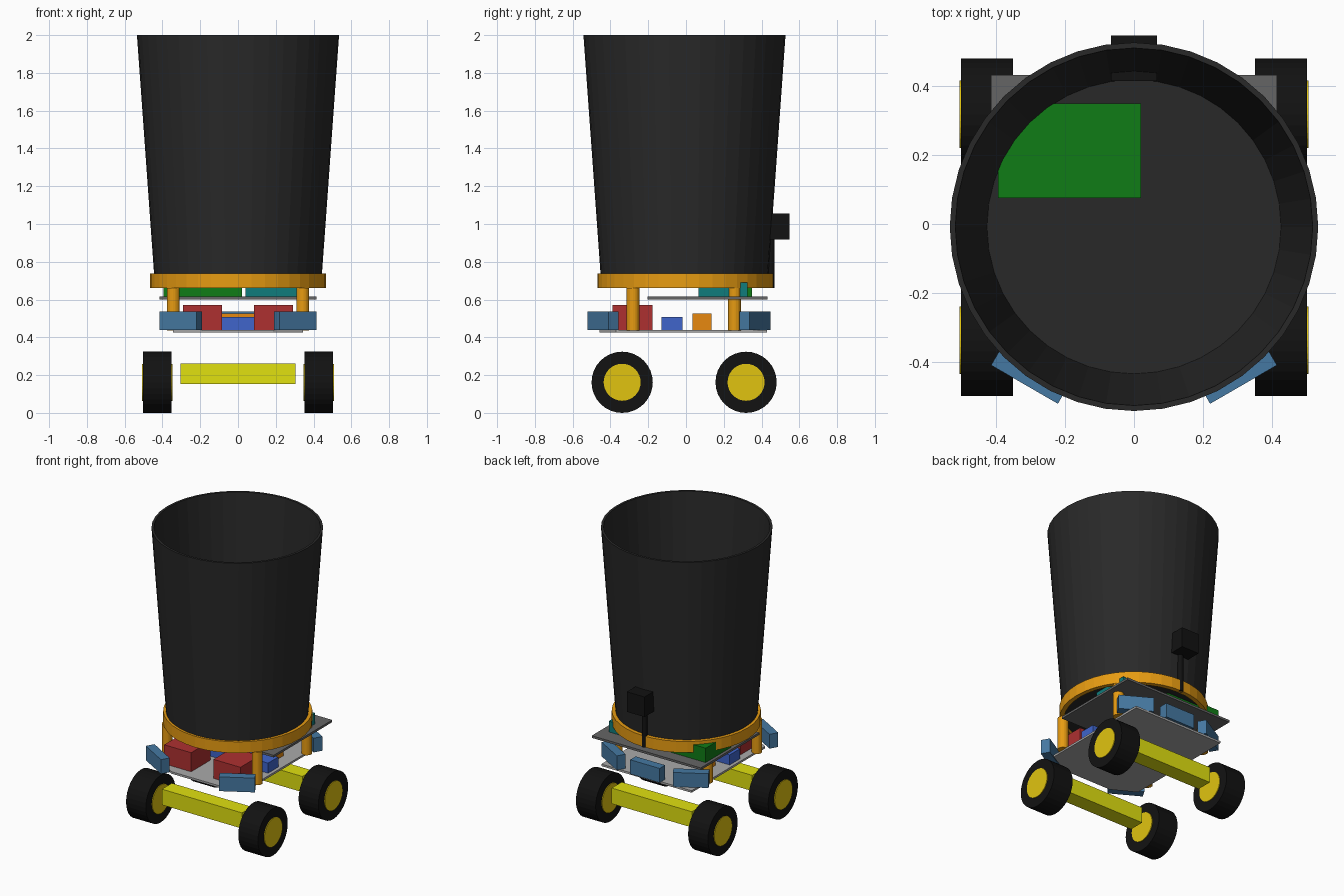
import bpy, bmesh, math
from mathutils import Matrix

if "Cube" in bpy.data.objects:
    bpy.data.objects.remove(bpy.data.objects["Cube"])

def mat(name, r, g, b):
    m = bpy.data.materials.new(name)
    m.diffuse_color = (r, g, b, 1)
    m.use_nodes = True
    m.node_tree.nodes["Principled BSDF"].inputs["Base Color"].default_value = m.diffuse_color
    return m

BIN = mat("charcoal", .022, .022, .022)
BLACK = mat("black", .006, .006, .006)
ORANGE = mat("orange", .8, .33, .006)
YELLOW = mat("yellow", .75, .75, .005)
HUB = mat("hub_yellow", .75, .55, .005)
RED = mat("red", .42, .03, .03)
STEEL = mat("steel_blue", .06, .19, .36)
BLUE = mat("royal_blue", .05, .13, .6)
AMBER = mat("amber", .8, .25, .005)
GREEN = mat("green", .005, .2, .008)
TEAL = mat("teal", .005, .2, .2)
DARK = mat("dark_grey", .13, .13, .13)
LIGHT = mat("light_grey", .4, .4, .4)

def finish(name, bm, m):
    bmesh.ops.recalc_face_normals(bm, faces=bm.faces)
    me = bpy.data.meshes.new(name)
    bm.to_mesh(me)
    bm.free()
    me.materials.append(m)
    ob = bpy.data.objects.new(name, me)
    bpy.context.collection.objects.link(ob)
    return ob

def box(name, x, y, z, m):
    """Box from (min, max) ranges."""
    bm = bmesh.new()
    bmesh.ops.create_cube(bm, size=1)
    for v in bm.verts:
        v.co = [r[0] + (c + .5) * (r[1] - r[0]) for c, r in zip(v.co, (x, y, z))]
    return finish(name, bm, m)

def cyl(name, r, depth, loc, m, axis='Z', seg=32):
    bm = bmesh.new()
    rot = Matrix.Rotation(math.pi / 2, 4, 'Y') if axis == 'X' else Matrix()
    bmesh.ops.create_cone(bm, cap_ends=True, segments=seg, radius1=r, radius2=r,
                          depth=depth, matrix=Matrix.Translation(loc) @ rot)
    return finish(name, bm, m)

def lathe(name, pts, m, y, closed=False, seg=40):
    """Spin an (r, z) profile about a vertical axis."""
    bm = bmesh.new()
    vs = [bm.verts.new((r, 0, z)) for r, z in pts]
    es = [bm.edges.new(p) for p in zip(vs, vs[1:])]
    if closed:
        es.append(bm.edges.new((vs[-1], vs[0])))
    bmesh.ops.spin(bm, geom=vs + es, cent=(0, 0, 0), axis=(0, 0, 1),
                   angle=2 * math.pi, steps=seg)
    bmesh.ops.remove_doubles(bm, verts=bm.verts, dist=1e-4)
    ob = finish(name, bm, m)
    ob.location.y = y
    return ob

# tapered open bin with a floor, and the ring holding it
lathe("bin", [(0, .688), (.441, .688), (.535, 2), (.519, 2), (.427, .7), (0, .7)], BIN, -.008)
lathe("support_ring", [(.435, .66), (.465, .66), (.465, .737), (.435, .737)], ORANGE, -.003, True)

# upper deck with electronics
box("upper_deck", (-.415, .415), (-.205, .432), (.601, .616), DARK)
box("green_board", (-.395, .02), (.075, .35), (.616, .715), GREEN)
box("teal_board", (.04, .36), (.065, .325), (.616, .69), TEAL)

# lower deck with chamfered front corners
bm = bmesh.new()
half = [(.343, .43), (.343, -.37), (.185, -.457)]
outline = half + [(-x, y) for x, y in reversed(half)]
f = bm.faces.new([bm.verts.new((x, y, .425)) for x, y in outline])
ext = bmesh.ops.extrude_face_region(bm, geom=[f])
bmesh.ops.translate(bm, vec=(0, 0, .014),
                    verts=[v for v in ext["geom"] if isinstance(v, bmesh.types.BMVert)])
finish("lower_deck", bm, LIGHT)

# lower deck components
box("drive_unit", (-.32, .32), (-.13, -.018), (.439, .508), BLUE)
box("power_unit", (-.25, .25), (.035, .135), (.439, .527), AMBER)

# angled distance sensors around the deck edge
def sensor(name, x, y, angle):
    s = box(name, (-.112, .112), (-.06, 0), (.439, .537), STEEL)
    s.location = (x, y, 0)
    s.rotation_euler.z = math.radians(angle)

sensor("rear_sensor", 0, .447, 0)
for side, s in (("left", -1), ("right", 1)):
    sensor(f"front_sensor_{side}", s * .318, -.466, 180 + s * 30)
    sensor(f"rear_sensor_{side}", s * .31, .392, -s * 30)
    # batteries
    box(f"battery_{side}", sorted((s * .085, s * .29)), (-.388, -.177), (.439, .57), RED)
    for end, py, wy in (("front", -.28, -.338), ("rear", .257, .318)):
        cyl(f"{end}_post_{side}", .034, .226, (s * .343, py, .549), ORANGE, seg=24)
        cyl(f"{end}_tyre_{side}", .162, .15, (s * .427, wy, .162), BLACK, 'X')
        cyl(f"{end}_hub_{side}", .098, .16, (s * .427, wy, .162), HUB, 'X')

# axles
for end, wy in (("front", -.338), ("rear", .318)):
    box(f"{end}_axle", (-.305, .305), (wy - .054, wy + .054), (.154, .262), YELLOW)

# rear camera on its mast
cyl("camera_mast", .018, .27, (0, .45, .795), BLACK, seg=16)
box("camera_box", (-.067, .067), (.415, .547), (.917, 1.055), BLACK)
